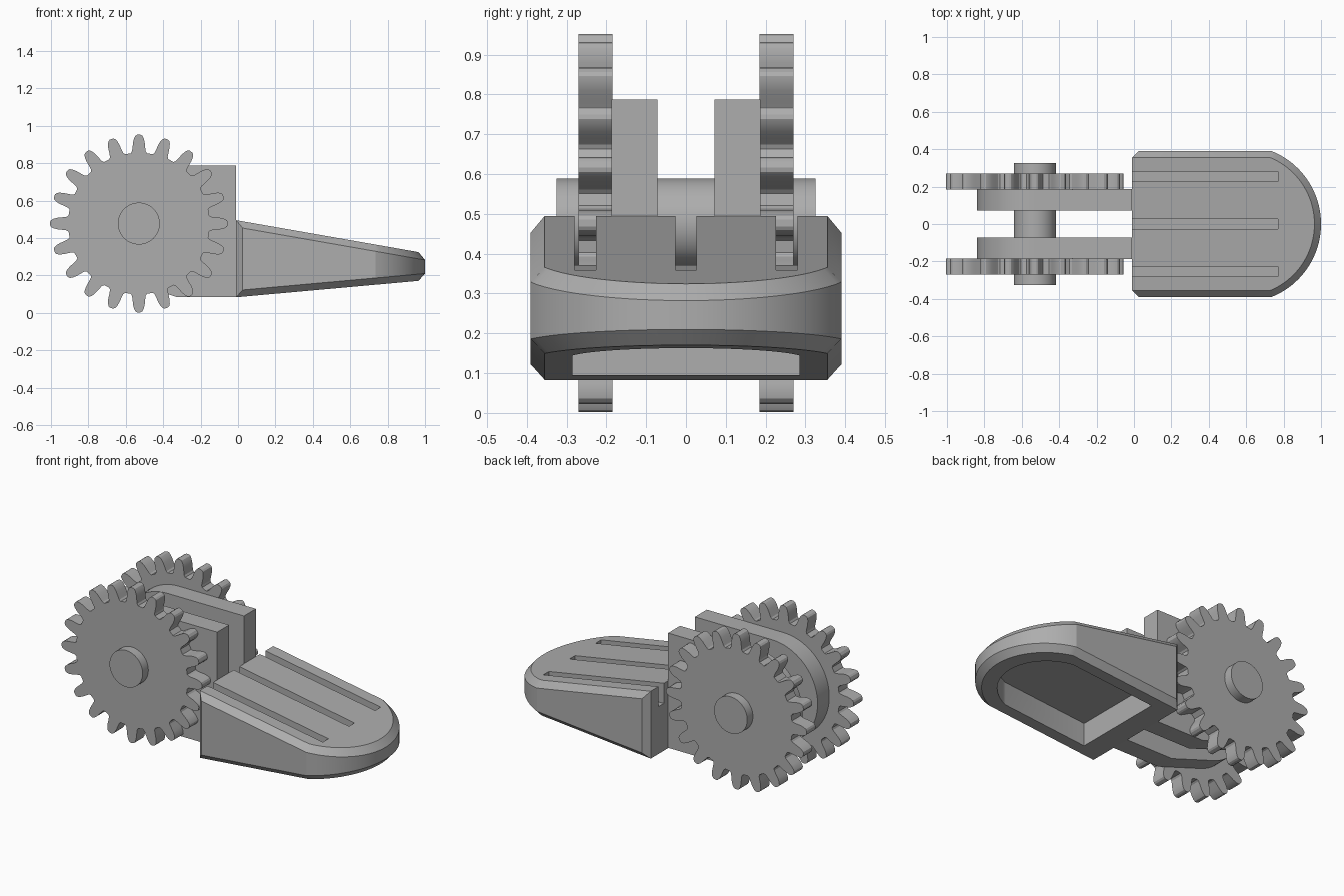
import bpy, bmesh
from math import sin, cos, radians, sqrt, asin

cube = bpy.data.objects.get("Cube")
if cube:
    bpy.data.objects.remove(cube, do_unlink=True)

grey = bpy.data.materials.new("plain grey")
grey.use_nodes = True
colour = (0.42, 0.42, 0.42, 1)
grey.diffuse_color = colour
grey.node_tree.nodes["Principled BSDF"].inputs["Base Color"].default_value = colour

HUB_X, HUB_Z = -0.53, 0.477
BACK, WIDTH = -0.01, 0.39
ARC_X, ARC_R = 0.58, 0.42


def finish(bm, name, smooth=True):
    bmesh.ops.recalc_face_normals(bm, faces=bm.faces)
    mesh = bpy.data.meshes.new(name)
    bm.to_mesh(mesh)
    bm.free()
    mesh.materials.append(grey)
    obj = bpy.data.objects.new(name, mesh)
    bpy.context.collection.objects.link(obj)
    bpy.ops.object.select_all(action='DESELECT')
    bpy.context.view_layer.objects.active = obj
    obj.select_set(True)
    if smooth:
        bpy.ops.object.shade_smooth_by_angle(angle=radians(25))
    return obj


def prism(name, outline, y0, y1, smooth=True):
    """Extrude an x-z outline from y0 to y1."""
    bm = bmesh.new()
    face = bm.faces.new([bm.verts.new((x, y0, z)) for x, z in outline])
    ext = bmesh.ops.extrude_face_region(bm, geom=[face])
    verts = [g for g in ext["geom"] if isinstance(g, bmesh.types.BMVert)]
    bmesh.ops.translate(bm, verts=verts, vec=(0, y1 - y0, 0))
    return finish(bm, name, smooth)


def hull(name, points):
    bm = bmesh.new()
    for p in points:
        bm.verts.new(p)
    res = bmesh.ops.convex_hull(bm, input=bm.verts)
    bmesh.ops.delete(bm, geom=res["geom_interior"], context='VERTS')
    bmesh.ops.dissolve_limit(bm, angle_limit=0.002, verts=bm.verts, edges=bm.edges)
    return finish(bm, name, False)


def polar(r, deg):
    a = radians(deg)
    return HUB_X + r * cos(a), HUB_Z + r * sin(a)


def cut(target, cutter):
    cutter.hide_render = True
    mod = target.modifiers.new("cut", 'BOOLEAN')
    mod.operation, mod.object, mod.solver = 'DIFFERENCE', cutter, 'EXACT'
    bpy.context.view_layer.objects.active = target
    bpy.ops.object.modifier_apply(modifier=mod.name)
    bpy.data.objects.remove(cutter, do_unlink=True)


def top_z(x):
    return 0.495 - 0.175 * (x - BACK)


def bottom_z(x):
    return 0.083 + 0.09 * (x - BACK)


def plan(start, half, radius, steps=40):
    """Straight sides ending in a shallow round nose."""
    a = asin(half / radius)
    nose = [(ARC_X + radius * cos(a * (2 * i / steps - 1)),
             radius * sin(a * (2 * i / steps - 1))) for i in range(steps + 1)]
    return [(start, -half)] + nose + [(start, half)]


# Gears
flank = [(0.378, 6.6), (0.388, 5.4), (0.41, 4.7), (0.435, 4.1),
         (0.457, 3.2), (0.47, 2.2), (0.475, 1.0)]
gear_outline = []
for tooth in range(20):
    mid = tooth * 18
    gear_outline += [polar(r, mid - a) for r, a in flank]
    gear_outline += [polar(r, mid + a) for r, a in reversed(flank)]

# Arm: round end about the axle, tapering to the underside of the paddle
arm_outline = [polar(0.31, 90 + 161 * i / 40) for i in range(41)]
arm_outline += [(-0.33, 0.085), (BACK, 0.085), (BACK, HUB_Z + 0.31)]

for side, s in (("left", 1), ("right", -1)):
    prism(side + "_gear", gear_outline, s * 0.185, s * 0.27)
    prism(side + "_arm", arm_outline, s * 0.072, s * 0.187)

# Axle
prism("axle", [polar(0.112, 360 * i / 64) for i in range(64)], -0.325, 0.325)

# Paddle: tapered, chamfered plate
BEVEL = 0.035
points = []
for x, y in plan(BACK, WIDTH - BEVEL, ARC_R - BEVEL):
    points += [(x, y, top_z(x)), (x, y, bottom_z(x))]
for x, y in plan(BACK + BEVEL, WIDTH, ARC_R):
    points += [(x, y, top_z(x) - 0.036), (x, y, bottom_z(x) + 0.036)]
paddle = hull("paddle", points)

# Hollow underside
points = []
for x, y in plan(0.115, 0.285, 0.3):
    points += [(x, y, bottom_z(x) - 0.1), (x, y, bottom_z(x) + 0.14)]
cut(paddle, hull("hollow_cutter", points))

# Three grip slots
slot = [(-0.1, 0.378), (0.77, 0.32), (0.77, 0.6), (-0.1, 0.6)]
for y in (-0.253, 0, 0.253):
    cut(paddle, prism("slot_cutter", slot, y - 0.027, y + 0.027, False))

bpy.ops.object.select_all(action='DESELECT')
bpy.context.view_layer.objects.active = paddle
paddle.select_set(True)
bpy.ops.object.shade_smooth_by_angle(angle=radians(20))
